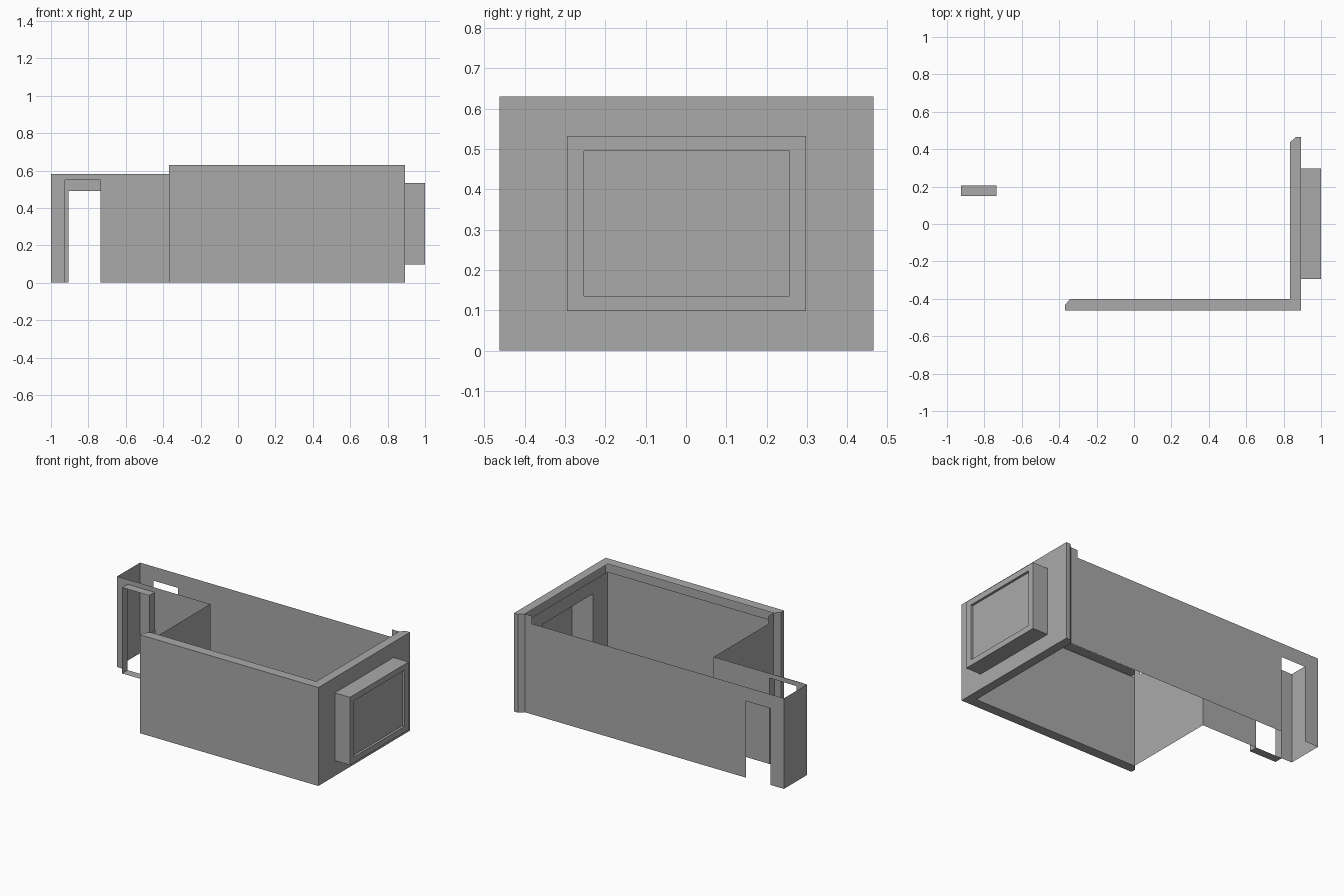
import bpy, bmesh
from mathutils import Vector

cube = bpy.data.objects.get("Cube")
if cube:
    bpy.data.objects.remove(cube)

grey = bpy.data.materials.new("plain grey")
grey.use_nodes = True
grey.diffuse_color = (0.4, 0.4, 0.4, 1)
grey.node_tree.nodes["Principled BSDF"].inputs["Base Color"].default_value = (0.4, 0.4, 0.4, 1)


def make(name, polygons):
    """Object from a list of polygons, with shared corners welded."""
    bm = bmesh.new()
    for poly in polygons:
        bm.faces.new([bm.verts.new(p) for p in poly])
    bmesh.ops.remove_doubles(bm, verts=bm.verts, dist=0.0005)
    bmesh.ops.recalc_face_normals(bm, faces=bm.faces)
    mesh = bpy.data.meshes.new(name)
    bm.to_mesh(mesh)
    bm.free()
    mesh.materials.append(grey)
    ob = bpy.data.objects.new(name, mesh)
    bpy.context.collection.objects.link(ob)
    return ob


def panel(a, b, z0, z1, hole=None):
    """Upright sheet from plan point a to b; hole = (start, end, bottom, top)."""
    a, b = Vector(a), Vector(b)
    length = (b - a).length
    us, zs = [0, length], [z0, z1]
    if hole:
        us = [0, hole[0], hole[1], length]
        zs = sorted({z0, hole[2], hole[3], z1})

    def at(u, z):
        p = a.lerp(b, u / length)
        return (p.x, p.y, z)

    quads = []
    for u0, u1 in zip(us, us[1:]):
        for h0, h1 in zip(zs, zs[1:]):
            if hole and u0 == hole[0] and hole[2] <= h0 < hole[3]:
                continue
            quads.append([at(u0, h0), at(u1, h0), at(u1, h1), at(u0, h1)])
    return quads


def flat(points, z):
    return [[(x, y, z) for x, y in points]]


ROOM, SHELL = 0.58, 0.63          # wall heights
LEFT, RIGHT = -0.34, 0.835        # inner room sides
FRONT, BACK, HALL = -0.4, 0.437, 0.205
OUT_F, OUT_R = -0.463, 0.893      # outer shell planes
LIP = 0.05

# Thin inner walls of the room and the side passage
make("back_wall", panel((-1, BACK), (RIGHT, BACK), 0, ROOM, (0.095, 0.27, 0, 0.49)))
make("passage_end_wall", panel((-1, HALL), (-1, BACK), 0, ROOM))
make("passage_front_wall", panel((-1, HALL), (LEFT, HALL), 0, ROOM, (0.075, 0.265, 0, 0.55)))
make("room_side_wall", panel((LEFT, FRONT), (LEFT, HALL), 0, ROOM))
make("room_front_wall", panel((LEFT, FRONT), (RIGHT, FRONT), 0, ROOM))

# Window opening, shared by the inner wall, shell and window box
WY0, WY1, WZ0, WZ1 = -0.253, 0.257, 0.135, 0.495
make("room_window_wall", panel((RIGHT, FRONT), (RIGHT, BACK), 0, ROOM,
                               (WY0 - FRONT, WY1 - FRONT, WZ0, WZ1)))

# Outer shell: two faces, mitred ends, rims above and below, raised lips
front_rim = [(LEFT, FRONT), (-0.37, -0.433), (-0.37, OUT_F), (OUT_R, OUT_F), (RIGHT, FRONT)]
right_rim = [(RIGHT, FRONT), (OUT_R, OUT_F), (OUT_R, 0.465), (0.864, 0.465), (RIGHT, BACK)]
shell = []
for z in (0, SHELL):
    shell += flat(front_rim, z) + flat(right_rim, z)
for a, b in zip(front_rim[:3], front_rim[1:4]):
    shell += panel(a, b, 0, SHELL)
for a, b in zip(right_rim[2:], right_rim[3:]):
    shell += panel(a, b, 0, SHELL)
shell += panel((OUT_R, OUT_F), (OUT_R, 0.465), 0, SHELL,
               (WY0 - OUT_F, WY1 - OUT_F, WZ0, WZ1))
shell += panel((LEFT, FRONT), (LEFT, FRONT + LIP), ROOM, SHELL)
shell += panel((RIGHT, BACK), (RIGHT - LIP, BACK), ROOM, SHELL)
make("outer_shell", shell)


def ring(x, y0, y1, z0, z1):
    return [(x, y0, z0), (x, y1, z0), (x, y1, z1), (x, y0, z1)]


def bridge(r, s):
    return [[r[i], r[(i + 1) % 4], s[(i + 1) % 4], s[i]] for i in range(4)]


# Projecting window box with a recessed pane and a tunnel to the room
PANE = 0.985
outer_base = ring(OUT_R, -0.295, 0.298, 0.098, 0.532)
outer_face = ring(1, -0.295, 0.298, 0.098, 0.532)
inner_face = ring(1, WY0, WY1, WZ0, WZ1)
inner_pane = ring(PANE, WY0, WY1, WZ0, WZ1)
inner_wall = ring(RIGHT, WY0, WY1, WZ0, WZ1)
make("window_box", bridge(outer_base, outer_face) + bridge(outer_face, inner_face)
     + bridge(inner_face, inner_pane))
make("window_tunnel", bridge(inner_pane, inner_wall))
make("window_pane", [inner_pane])

# Door surround: a thin open sleeve in front of the passage
DX0, DX1, DY, DH = -0.925, -0.735, 0.15, 0.55
sleeve_front = [(DX0, DY, 0), (DX1, DY, 0), (DX1, DY, DH), (DX0, DY, DH)]
sleeve_back = [(x, HALL, z) for x, y, z in sleeve_front]
make("door_surround", bridge(sleeve_front, sleeve_back))
